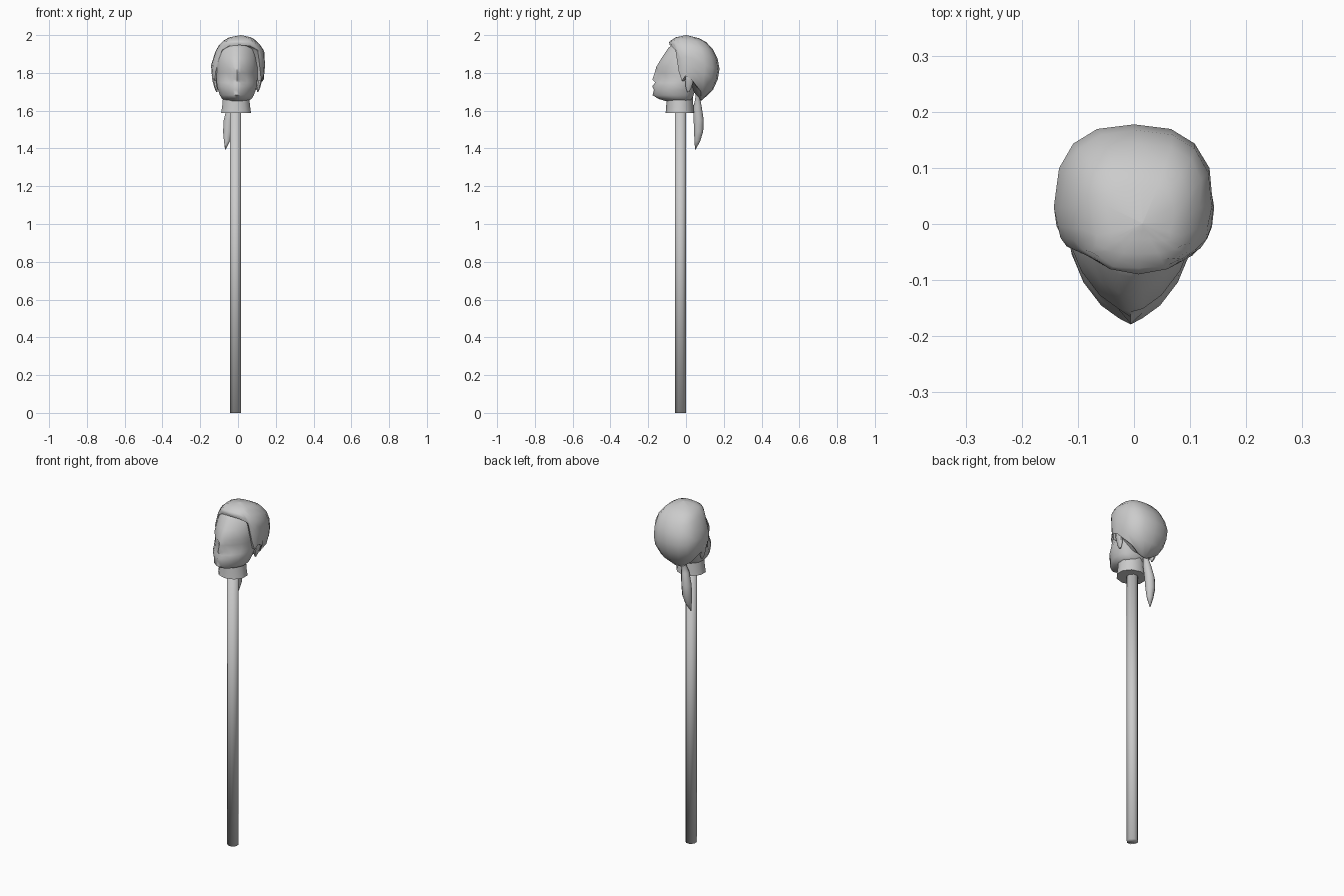
import bpy, bmesh, math

cube = bpy.data.objects.get("Cube")
if cube:
    bpy.data.objects.remove(cube)

grey = bpy.data.materials.new("plain_grey")
grey.use_nodes = True
grey.diffuse_color = (0.6, 0.6, 0.6, 1)
grey.node_tree.nodes["Principled BSDF"].inputs["Base Color"].default_value = (0.6, 0.6, 0.6, 1)


def lerp_table(table, key):
    """Interpolate rows of (key, values...) sorted by rising key."""
    if key <= table[0][0]:
        return table[0][1:]
    for a, b in zip(table, table[1:]):
        if key <= b[0]:
            f = (key - a[0]) / (b[0] - a[0])
            return tuple(p + (q - p) * f for p, q in zip(a[1:], b[1:]))
    return table[-1][1:]


def loft(name, rings, angle=50):
    """Skin closed rings of equal length, cap both ends, shade smooth."""
    bm = bmesh.new()
    loops = [[bm.verts.new(p) for p in ring] for ring in rings]
    n = len(loops[0])
    for lo, hi in zip(loops, loops[1:]):
        for i in range(n):
            j = (i + 1) % n
            bm.faces.new((lo[i], lo[j], hi[j], hi[i]))
    bm.faces.new(loops[0][::-1])
    bm.faces.new(loops[-1])
    bmesh.ops.remove_doubles(bm, verts=bm.verts, dist=0.0005)
    bmesh.ops.recalc_face_normals(bm, faces=bm.faces)
    mesh = bpy.data.meshes.new(name)
    bm.to_mesh(mesh)
    bm.free()
    mesh.materials.append(grey)
    obj = bpy.data.objects.new(name, mesh)
    bpy.context.collection.objects.link(obj)
    bpy.ops.object.select_all(action='DESELECT')
    obj.select_set(True)
    bpy.context.view_layer.objects.active = obj
    bpy.ops.object.shade_smooth_by_angle(angle=math.radians(angle))
    return obj


def ellipse(z, cx, cy, rx, ry, n=8):
    return [(cx + rx * math.cos(math.tau * (i + 0.5) / n),
             cy + ry * math.sin(math.tau * (i + 0.5) / n), z) for i in range(n)]


# Pole, softly shaded across its caps
loft("pole", [ellipse(z, -0.013, -0.029, 0.031, 0.031) for z in (0, 1.6)], 180)

# Neck, flaring to the cut
loft("neck", [ellipse(z, -0.01, -0.033, rx, ry, 10) for z, rx, ry in
              ((1.588, 0.083, 0.075), (1.62, 0.078, 0.072), (1.70, 0.07, 0.068))])

# Face: height, half width, front, centre ridge, back
FACE = [
    (1.65, 0.055, -0.10, -0.105, 0.02),
    (1.662, 0.078, -0.138, -0.145, 0.03),
    (1.682, 0.09, -0.168, -0.177, 0.04),
    (1.71, 0.1, -0.163, -0.17, 0.05),
    (1.73, 0.105, -0.168, -0.179, 0.06),
    (1.748, 0.107, -0.158, -0.163, 0.07),
    (1.765, 0.108, -0.152, -0.178, 0.08),
    (1.80, 0.109, -0.142, -0.166, 0.09),
    (1.832, 0.11, -0.151, -0.157, 0.09),
    (1.88, 0.108, -0.122, -0.128, 0.09),
    (1.93, 0.098, -0.09, -0.095, 0.08),
    (1.96, 0.07, -0.06, -0.062, 0.06),
]
HALF = [(0.6, 0), (0.95, 0.2), (1, 0.5), (0.8, 0.72), (0.5, 0.9), (0.2, 1)]


def face_ring(z, w, front, ridge, back):
    side = [(w * fx, back + (front - back) * fy, z) for fx, fy in HALF]
    ring = side + [(0, ridge, z)] + [(-x, y, z) for x, y, z in reversed(side)]
    return [(x - 0.006, y, z) for x, y, z in ring]


loft("face", [face_ring(*row) for row in FACE], 60)

# Ears
for side, name in ((1, "left_ear"), (-1, "right_ear")):
    rows = ((1.70, 0.004, 0.006), (1.72, 0.01, 0.016), (1.76, 0.014, 0.024),
            (1.785, 0.013, 0.024), (1.80, 0.006, 0.012))
    loft(name, [ellipse(z, -0.004 + side * (0.108 + (z - 1.70) * 0.18),
                        0.012 + (z - 1.70) * 0.1, rx, ry) for z, rx, ry in rows])

# Hair shell: height, centre x, half width, front, back
HAIR = [
    (1.655, -0.005, 0.04, 0.0, 0.085),
    (1.70, -0.003, 0.095, -0.04, 0.138),
    (1.76, 0.0, 0.136, -0.07, 0.167),
    (1.84, 0.0, 0.143, -0.074, 0.181),
    (1.915, 0.01, 0.129, -0.08, 0.152),
    (1.965, 0.008, 0.098, -0.09, 0.105),
    (1.988, 0.012, 0.058, -0.055, 0.06),
    (2.0, 0.015, 0.001, 0.0, 0.002),
]
# Hairline: angle from the front, lowest height
HAIRLINE = [(0, 1.947), (25, 1.942), (44, 1.92), (53, 1.81), (64, 1.757), (76, 1.785),
            (90, 1.765), (112, 1.70), (135, 1.665), (158, 1.657), (180, 1.655)]
ANGLES = [a for a, _ in HAIRLINE] + [-a for a, _ in reversed(HAIRLINE[1:-1])]


def hair_point(angle, step, inset=1.0):
    low = lerp_table(HAIRLINE, abs(angle))[0]
    z = 2.0 - (2.0 - low) * step
    cx, w, front, back = lerp_table(HAIR, z)
    mid = min(0.03, (front + back) / 2) if z > 1.965 else 0.03
    s, c = math.sin(math.radians(angle)), math.cos(math.radians(angle))
    sx = math.copysign(abs(s) ** 0.78, s)
    cy = abs(c) ** 0.78
    y = mid - (mid - front) * cy if c > 0 else mid + (back - mid) * cy
    return (cx + w * sx * inset, mid + (y - mid) * inset, z)


STEPS = (0, 0.05, 0.11, 0.22, 0.36, 0.52, 0.68, 0.84, 1)
hair_rings = [[hair_point(a, t) for a in ANGLES] for t in STEPS]
hair_rings.append([hair_point(a, 1, 0.8) for a in ANGLES])
loft("hair", hair_rings, 55)

# Ponytail: height, centre x, centre y, radii
TAIL = [
    (1.70, -0.02, 0.075, 0.022, 0.024),
    (1.66, -0.028, 0.062, 0.014, 0.015),
    (1.62, -0.038, 0.061, 0.022, 0.024),
    (1.55, -0.05, 0.067, 0.028, 0.029),
    (1.49, -0.054, 0.067, 0.027, 0.026),
    (1.44, -0.058, 0.06, 0.018, 0.017),
    (1.395, -0.067, 0.05, 0.002, 0.002),
]
loft("ponytail", [ellipse(*row) for row in TAIL], 80)
